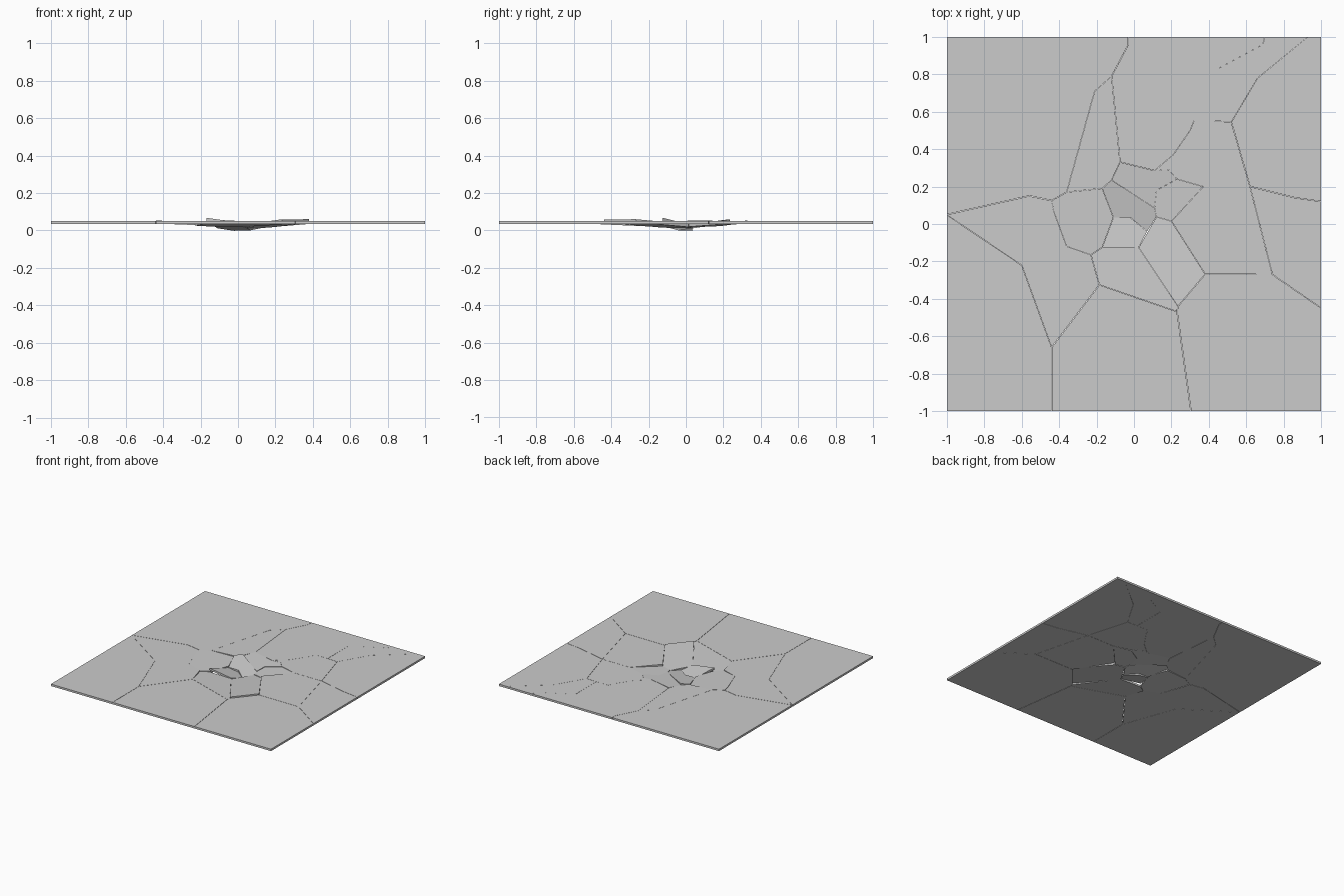
import bpy, bmesh

if "Cube" in bpy.data.objects:
    bpy.data.objects.remove(bpy.data.objects["Cube"])

TOP, THICK = 0.05, 0.016

# Crack junctions around the impact
near = {
    'A': (-.17, .19), 'B': (-.12, .235), 'C': (.11, .085), 'D': (.12, .038),
    'E': (.2, .015), 'F': (.38, -.268), 'G': (.235, -.44), 'H': (.025, -.125),
    'J': (-.17, -.125), 'K': (-.11, .035), 'L': (-.23, -.165), 'M': (-.185, -.325),
    'N': (.23, -.468), 'O': (-.075, .33), 'P': (.11, .285), 'Q': (-.02, .035),
    'R': (-.36, .17), 'S': (-.44, .125), 'a': (-.43, .07), 'b': (-.36, -.12),
    'c': (.07, -.04), 'd': (.12, .18), 'e': (.23, .24), 'f': (.185, .29),
    'g': (.21, .37), 'h': (.37, .2),
}
# Crack junctions towards the slab border
far = {
    'T': (-.56, .15), 'U': (-1, .05), 'V': (-.6, -.22), 'W': (-.56, -.33),
    'X': (-.44, -.66), 'Y': (-.44, -1), 'Z': (.305, -1), 'i': (.3, .5),
    'j': (.32, .55), 'k': (.43, .55), 'l': (.52, .545), 'm': (.62, .2),
    'n': (.74, -.27), 'o': (1, -.45), 'p': (.86, .14), 'q': (1, .12),
    'r': (.43, .82), 's': (.69, .96), 't': (.7, 1), 'u': (.66, .78),
    'v': (.93, 1), 'w': (-.03, 1), 'x': (-.03, .96), 'y': (-.12, .79),
    'z': (-.21, .71), '1': (-1, -1), '2': (1, -1), '3': (1, 1), '4': (-1, 1),
}
pts = {**near, **far}


def piece(name, keys, tilt=None):
    """Prism from named corners; tilt = (anchor corner, top z, slope x, slope y)."""
    ring = [pts[k] for k in keys]
    cx = sum(p[0] for p in ring) / len(ring)
    cy = sum(p[1] for p in ring) / len(ring)
    # hairline gap, leaving the outer border exact
    shrink = lambda v, c: v if abs(v) >= 1 else c + (v - c) * 0.996
    ring = [(shrink(x, cx), shrink(y, cy)) for x, y in ring]

    def height(x, y):
        if not tilt:
            return TOP
        ax, ay = pts[tilt[0]]
        return tilt[1] + tilt[2] * (x - ax) + tilt[3] * (y - ay)

    bm = bmesh.new()
    face = bm.faces.new([bm.verts.new((x, y, height(x, y))) for x, y in ring])
    ext = bmesh.ops.extrude_face_region(bm, geom=[face])
    for v in ext['geom']:
        if isinstance(v, bmesh.types.BMVert):
            v.co.z -= THICK
    if face.is_valid is False or len(bm.faces) == len(ring) + 1:
        bm.faces.new([v for v in list(bm.verts)[:len(ring)]])
    bmesh.ops.recalc_face_normals(bm, faces=bm.faces[:])
    mesh = bpy.data.meshes.new(name)
    bm.to_mesh(mesh)
    bm.free()
    obj = bpy.data.objects.new(name, mesh)
    bpy.context.collection.objects.link(obj)


# Broken shards at the centre
piece("shard_back", "ABCDcQK", ('B', .06, -.02, .14))
piece("shard_middle", "JKQcH", ('J', .068, -.145, -.2))
piece("shard_right", "HDEFG", ('F', .06, .062, -.051))
piece("shard_front", "LMNGHJ", ('M', .05, -.02, -.057))
piece("shard_left", "ARSabLJK", ('R', .05, -.04, 0))
piece("shard_back_rim", "BOPfedC", ('P', .05, 0, .06))
piece("shard_right_rim", "CdehED", ('h', .05, .04, .04))

# Flat slab pieces around them
flat = ["RzyOBA", "STUVWXMLba", "UVWXY1", "XYZNM", "NGFno2Z", "EhmnF",
        "mpqon", "Pgijklmhef", "OPgijkrstwxy", "kluvtsr", "lmpq3vu",
        "UTSRzyxw4"]
for n, keys in enumerate(flat):
    piece(f"slab_piece_{n + 1}", keys)
